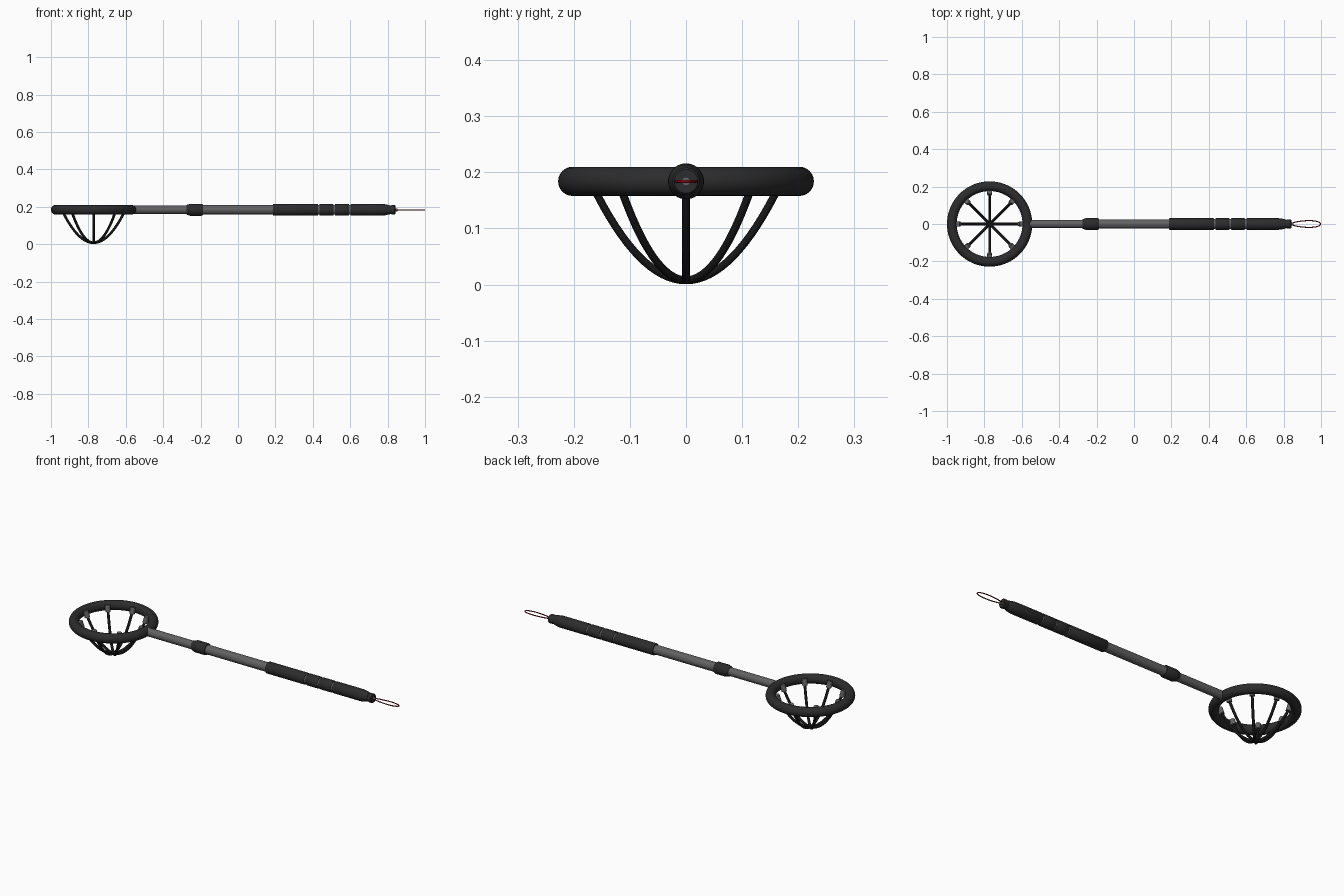
import bpy, math
from mathutils import Vector

if "Cube" in bpy.data.objects:
    bpy.data.objects.remove(bpy.data.objects["Cube"])

Z = 0.184                 # height of the handle axis and hoop
HOOP = Vector((-0.772, 0, Z))


def material(name, rgb):
    m = bpy.data.materials.new(name)
    m.diffuse_color = (*rgb, 1)
    m.use_nodes = True
    m.node_tree.nodes["Principled BSDF"].inputs["Base Color"].default_value = m.diffuse_color
    return m


RUBBER = material("black_rubber", (0.025, 0.025, 0.025))
WIRE = material("black_wire", (0.008, 0.008, 0.008))
METAL = material("grey_metal", (0.12, 0.12, 0.12))
RED = material("red_cord", (0.25, 0.005, 0.01))


def finish(ob, name, mat, angle=35):
    ob.name = name
    ob.data.materials.clear()
    ob.data.materials.append(mat)
    bpy.ops.object.select_all(action='DESELECT')
    ob.select_set(True)
    bpy.context.view_layer.objects.active = ob
    bpy.ops.object.shade_smooth_by_angle(angle=math.radians(angle))
    return ob


def lathe_x(name, profile, mat, n=40):
    """Revolve (x, radius) points around the handle axis, capped at both ends."""
    verts, faces = [], []
    for x, r in profile:
        for i in range(n):
            a = 2 * math.pi * i / n
            verts.append((x, r * math.cos(a), Z + r * math.sin(a)))
    for k in range(len(profile) - 1):
        for i in range(n):
            j = (i + 1) % n
            faces.append((k * n + i, k * n + j, (k + 1) * n + j, (k + 1) * n + i)[::-1])
    faces.append(tuple(range(n)))
    faces.append(tuple(reversed(range((len(profile) - 1) * n, len(profile) * n))))
    me = bpy.data.meshes.new(name)
    me.from_pydata(verts, [], faces)
    me.update()
    ob = bpy.data.objects.new(name, me)
    bpy.context.collection.objects.link(ob)
    return finish(ob, name, mat)


def tube(name, points, radius, mat, cyclic=False):
    """Round tube swept along points, turned into a mesh."""
    cu = bpy.data.curves.new(name, 'CURVE')
    cu.dimensions = '3D'
    cu.bevel_depth = radius
    cu.bevel_resolution = 3
    cu.use_fill_caps = True
    sp = cu.splines.new('POLY')
    sp.points.add(len(points) - 1)
    for p, co in zip(sp.points, points):
        p.co = (*co, 1)
    sp.use_cyclic_u = cyclic
    ob = bpy.data.objects.new(name, cu)
    bpy.context.collection.objects.link(ob)
    bpy.ops.object.select_all(action='DESELECT')
    ob.select_set(True)
    bpy.context.view_layer.objects.active = ob
    bpy.ops.object.convert(target='MESH')
    return finish(bpy.context.object, name, mat, 50)


# Padded hoop
bpy.ops.mesh.primitive_torus_add(location=HOOP, major_radius=0.202, minor_radius=0.026,
                                 major_segments=72, minor_segments=24)
finish(bpy.context.object, "hoop", RUBBER)

# Four bowed wires crossing at the bottom of the basket
R_END = 0.168
for k in range(4):
    a = k * math.pi / 4
    pts = []
    for i in range(33):
        r = R_END * (i / 16 - 1)
        pts.append((HOOP.x + r * math.cos(a), r * math.sin(a), 0.0075 + 6.1 * r * r))
    tube(f"basket_wire_{k + 1}", pts, 0.0072, WIRE)

# Clips that hold the wire ends against the inside of the hoop
for k in range(8):
    a = k * math.pi / 4
    axis = Vector((0.3 * math.cos(a), 0.3 * math.sin(a), 1)).normalized()
    bpy.ops.mesh.primitive_cylinder_add(
        vertices=20, radius=0.014, depth=0.036,
        location=(HOOP.x + 0.168 * math.cos(a), 0.168 * math.sin(a), Z - 0.002),
        rotation=axis.to_track_quat('Z', 'Y').to_euler())
    finish(bpy.context.object, f"wire_clip_{k + 1}", METAL)

# Telescopic pole and its locking collar
lathe_x("pole_front", [(-0.572, 0.0225), (-0.22, 0.0225)], METAL)
lathe_x("pole_rear", [(-0.24, 0.025), (0.20, 0.025)], METAL)
lathe_x("collar", [(-0.276, 0.024), (-0.272, 0.027), (-0.255, 0.032), (-0.195, 0.032),
                   (-0.188, 0.029), (-0.188, 0.024)], RUBBER)

# Grip: padded sections separated by narrow grey grooves
lathe_x("grip_core", [(0.19, 0.0265), (0.79, 0.0265)], METAL)
for i, (x0, x1) in enumerate([(0.187, 0.428), (0.436, 0.510), (0.518, 0.594)]):
    lathe_x(f"grip_section_{i + 1}",
            [(x0, 0.026), (x0, 0.029), (x0 + 0.004, 0.0315), (x1 - 0.004, 0.0315),
             (x1, 0.029), (x1, 0.026)], RUBBER)
lathe_x("grip_end", [(0.602, 0.026), (0.602, 0.029), (0.606, 0.0315), (0.77, 0.0315),
                     (0.79, 0.029), (0.815, 0.023), (0.815, 0.019)], RUBBER)
lathe_x("end_cap", [(0.80, 0.019), (0.815, 0.021), (0.822, 0.0245), (0.838, 0.0245),
                    (0.842, 0.021), (0.842, 0.012)], RUBBER)
lathe_x("cord_socket", [(0.835, 0.008), (0.852, 0.008)], METAL)

# Wrist cord: teardrop loop lying flat
loop = []
for i in range(48):
    t = 2 * math.pi * i / 48
    loop.append((0.919 - 0.079 * math.cos(t),
                 0.0175 * math.sin(t) * (1 - 0.25 * math.cos(t)), Z))
tube("wrist_cord", loop, 0.0028, RED, cyclic=True)
